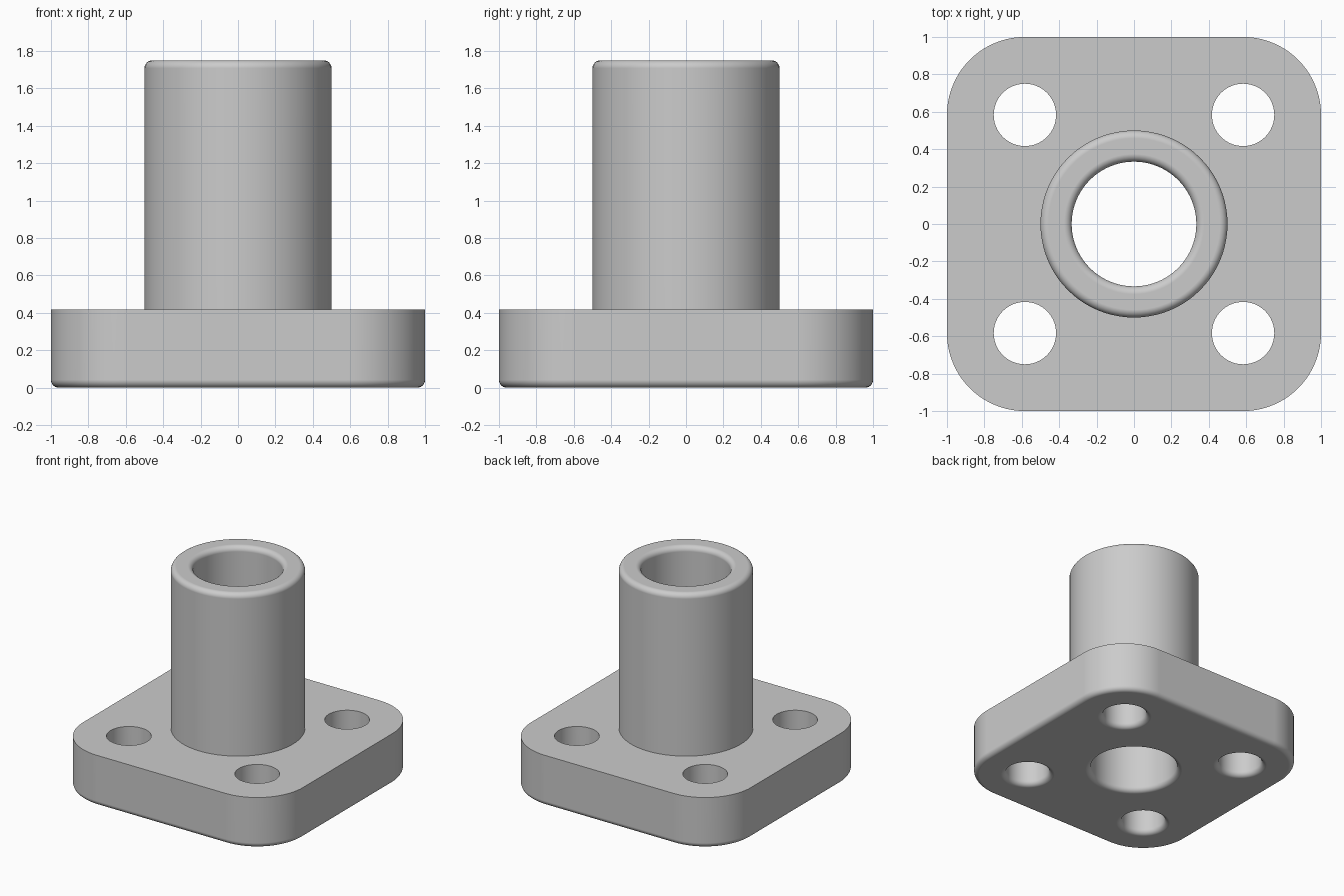
import bpy
import bmesh
from math import sin, cos, pi

if "Cube" in bpy.data.objects:
    bpy.data.objects.remove(bpy.data.objects["Cube"], do_unlink=True)

U = 1 / 24                      # design unit
PLATE_TOP, TUBE_TOP = 10 * U, 42 * U
FILLET = U
STEPS = 8                       # segments per fillet
CORNER = 20                     # segments per quarter turn

steel = bpy.data.materials.new("plain_grey")
steel.use_nodes = True
grey = (0.6, 0.6, 0.6, 1)
steel.diffuse_color = grey
steel.node_tree.nodes["Principled BSDF"].inputs["Base Color"].default_value = grey


def outline(half, radius):
    """Rounded square; a circle when half equals radius."""
    off = half - radius
    square = off > 1e-6
    points = []
    for q, (sx, sy) in enumerate(((1, 1), (-1, 1), (-1, -1), (1, -1))):
        for i in range(CORNER + (1 if square else 0)):
            a = (q + i / CORNER) * pi / 2
            points.append((sx * off + radius * cos(a), sy * off + radius * sin(a)))
    return points


def loft(name, half, radius, profile, at=(0, 0)):
    """Stack outlines along a profile of (outward offset, height)."""
    bm = bmesh.new()
    rings = [[bm.verts.new((x + at[0], y + at[1], z))
              for x, y in outline(half + d, radius + d)] for d, z in profile]
    for low, high in zip(rings, rings[1:]):
        for i in range(len(low)):
            j = (i + 1) % len(low)
            bm.faces.new((low[i], low[j], high[j], high[i]))
    bm.faces.new(rings[0][::-1])
    bm.faces.new(rings[-1])
    mesh = bpy.data.meshes.new(name)
    bm.to_mesh(mesh)
    bm.free()
    mesh.materials.append(steel)
    obj = bpy.data.objects.new(name, mesh)
    bpy.context.collection.objects.link(obj)
    return obj


def fillet(z, rise, flare=False):
    """Quarter round ending at height z; rise is 1 for a top edge, -1 for a bottom one."""
    sign = 1 if flare else -1
    arc = [(sign * FILLET * (1 - cos(t)), z - rise * FILLET * (1 - sin(t)))
           for t in (i / STEPS * pi / 2 for i in range(STEPS + 1))]
    return arc if rise > 0 else arc[::-1]


def combine(body, tool, operation):
    mod = body.modifiers.new(operation, 'BOOLEAN')
    mod.operation, mod.object, mod.solver = operation, tool, 'EXACT'
    bpy.context.view_layer.objects.active = body
    bpy.ops.object.modifier_apply(modifier=mod.name)
    bpy.data.objects.remove(tool, do_unlink=True)


# Base plate with rounded corners and a rounded lower edge
body = loft("flanged_bushing", 1, 10 * U, fillet(0, -1) + [(0, PLATE_TOP)])

# Upright tube
tube = loft("tube", 12 * U, 12 * U, [(0, PLATE_TOP / 2)] + fillet(TUBE_TOP, 1))
combine(body, tube, 'UNION')

# Central bore, flared at both ends
bore = loft("bore_cutter", 8 * U, 8 * U,
            [(FILLET, -0.1)] + fillet(0, -1, True)
            + fillet(TUBE_TOP, 1, True) + [(FILLET, TUBE_TOP + 0.1)])
combine(body, bore, 'DIFFERENCE')

# Four bolt holes, flared underneath
for sx in (-1, 1):
    for sy in (-1, 1):
        hole = loft("bolt_hole_cutter", 4 * U, 4 * U,
                    [(FILLET, -0.1)] + fillet(0, -1, True) + [(0, PLATE_TOP + 0.1)],
                    (sx * 14 * U, sy * 14 * U))
        combine(body, hole, 'DIFFERENCE')

# Smooth rounds, crisp edges and flat large faces
bpy.ops.object.select_all(action='DESELECT')
body.select_set(True)
bpy.context.view_layer.objects.active = body
bpy.ops.object.shade_smooth_by_angle(angle=pi / 6)
weighted = body.modifiers.new("weighted_normals", 'WEIGHTED_NORMAL')
weighted.keep_sharp = True
